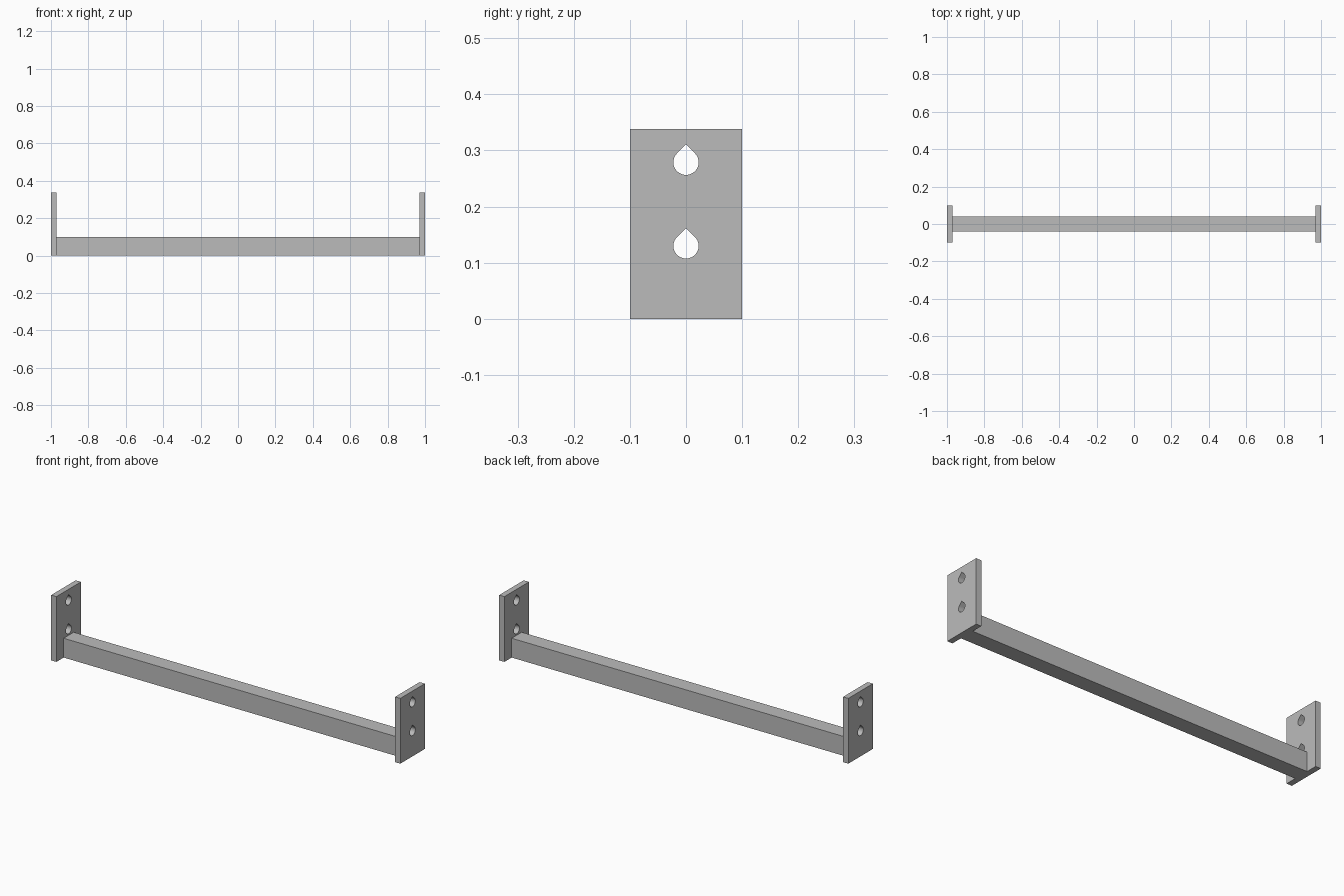
import bpy
import bmesh
from math import cos, sin, pi, sqrt
from mathutils import Matrix

cube = bpy.data.objects.get("Cube")
if cube:
    bpy.data.objects.remove(cube, do_unlink=True)

# Dimensions
HALF_LENGTH, PLATE_THICK, PLATE_HALF_WIDTH, PLATE_HEIGHT = 1.0, 0.03, 0.10, 0.338
BEAM_HALF_WIDTH, BEAM_HEIGHT = 0.041, 0.10
HOLE_RADIUS, HOLE_HEIGHTS = 0.0225, (0.13, 0.279)

steel = bpy.data.materials.new("grey_steel")
steel.use_nodes = True
GREY = (0.5, 0.5, 0.5, 1)
steel.diffuse_color = GREY
steel.node_tree.nodes["Principled BSDF"].inputs["Base Color"].default_value = GREY


def finish(name, bm):
    """Turn a bmesh into a flat shaded steel object."""
    bmesh.ops.recalc_face_normals(bm, faces=bm.faces)
    mesh = bpy.data.meshes.new(name)
    bm.to_mesh(mesh)
    bm.free()
    mesh.materials.append(steel)
    obj = bpy.data.objects.new(name, mesh)
    bpy.context.collection.objects.link(obj)
    return obj


def box(name, low, high):
    bm = bmesh.new()
    size = [b - a for a, b in zip(low, high)]
    middle = [(a + b) / 2 for a, b in zip(low, high)]
    bmesh.ops.create_cube(bm, size=1, matrix=Matrix.Translation(middle) @ Matrix.Diagonal((*size, 1)))
    return finish(name, bm)


def teardrop_cutter(name, x, z):
    """Prism along x: a round hole drawn up to a right-angled point."""
    steps = 36
    arc = [3 * pi / 4 + i * 1.5 * pi / steps for i in range(steps + 1)]
    outline = [(HOLE_RADIUS * cos(a), HOLE_RADIUS * sin(a)) for a in arc]
    outline.append((0, HOLE_RADIUS * sqrt(2)))
    bm = bmesh.new()
    face = bm.faces.new([bm.verts.new((x - PLATE_THICK, y, z + h)) for y, h in outline])
    sweep = bmesh.ops.extrude_face_region(bm, geom=[face])
    moved = [v for v in sweep["geom"] if isinstance(v, bmesh.types.BMVert)]
    bmesh.ops.translate(bm, verts=moved, vec=(2 * PLATE_THICK, 0, 0))
    cutter = finish(name, bm)
    cutter.hide_render = True
    cutter.hide_set(True)
    return cutter


# Crossbar between the plates
inner = HALF_LENGTH - PLATE_THICK
box("crossbar", (-inner, -BEAM_HALF_WIDTH, 0), (inner, BEAM_HALF_WIDTH, BEAM_HEIGHT))

# Mounting plates, each with two teardrop bolt holes
for side, sign in (("left", 1), ("right", -1)):
    x0, x1 = sorted((sign * inner, sign * HALF_LENGTH))
    plate = box(side + "_mounting_plate", (x0, -PLATE_HALF_WIDTH, 0), (x1, PLATE_HALF_WIDTH, PLATE_HEIGHT))
    for place, z in zip(("lower", "upper"), HOLE_HEIGHTS):
        cut = plate.modifiers.new(place + "_hole", "BOOLEAN")
        cut.operation = "DIFFERENCE"
        cut.solver = "EXACT"
        cut.object = teardrop_cutter(f"{side}_{place}_hole_cutter", (x0 + x1) / 2, z)
